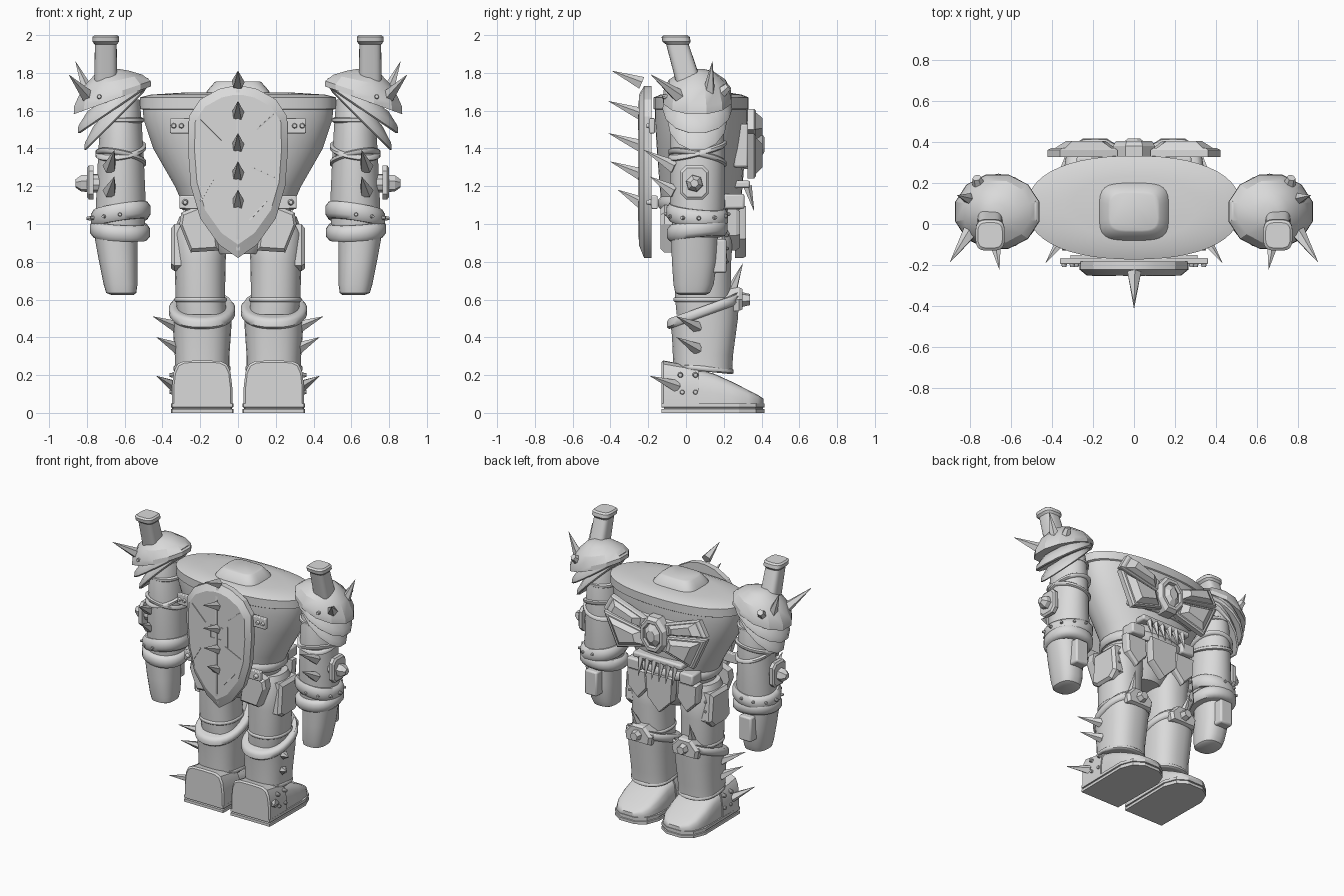
import bpy, bmesh, math
from mathutils import Vector

MAT = bpy.data.materials.new("plain_grey")
MAT.diffuse_color = (0.7, 0.7, 0.7, 1)


def skin(name, rings, mirror=False, angle=35):
    """Skin a list of equal-length point rings and cap both ends."""
    n = len(rings[0])
    verts = [tuple(p) for r in rings for p in r]
    faces = [tuple(range(n)), tuple(range(len(verts) - n, len(verts)))]
    for k in range(len(rings) - 1):
        for i in range(n):
            a, b = k * n + i, k * n + (i + 1) % n
            faces.append((a, b, b + n, a + n))
    me = bpy.data.meshes.new(name)
    me.from_pydata(verts, [], faces)
    bm = bmesh.new()
    bm.from_mesh(me)
    bmesh.ops.recalc_face_normals(bm, faces=bm.faces)
    bm.to_mesh(me)
    bm.free()
    me.shade_smooth()
    me.set_sharp_from_angle(angle=math.radians(angle))
    me.materials.append(MAT)
    ob = bpy.data.objects.new(name, me)
    bpy.context.collection.objects.link(ob)
    if mirror:
        ob.modifiers.new("mirror", 'MIRROR').use_mirror_merge = False
    return ob


def ring(x, y, z, rx, ry, e=2.0, tx=0, ty=0, n=28):
    """Rounded ring around z; tx, ty tilt it."""
    out = []
    for i in range(n):
        a = 2 * math.pi * (i + 0.5) / n
        c, s = math.cos(a), math.sin(a)
        dx = rx * math.copysign(abs(c) ** (2 / e), c)
        dy = ry * math.copysign(abs(s) ** (2 / e), s)
        out.append((x + dx, y + dy, z + tx * dx + ty * dy))
    return out


def loft(name, secs, mirror=False, angle=35, **kw):
    return skin(name, [ring(*s, **kw) for s in secs], mirror, angle)


def band(name, x, y, z, rx, ry, h, t=0.02, tx=0, ty=0, e=2.2, mirror=True):
    """Rounded strap around a limb."""
    prof = [(-h, -t), (-h, 0), (-h * .5, t * .7), (h * .5, t * .7), (h, 0), (h, -t)]
    return skin(name, [ring(x, y, z + dz, rx + d, ry + d, e, tx, ty) for dz, d in prof], mirror, 50)


def tube(name, a, b, r0, r1, n=6, mirror=True):
    """Cone, bolt or stud from a to b."""
    a, b = Vector(a), Vector(b)
    d = (b - a).normalized()
    u = d.orthogonal().normalized()
    v = d.cross(u)
    cs = [(math.cos(2 * math.pi * i / n), math.sin(2 * math.pi * i / n)) for i in range(n)]
    return skin(name, [[p + r * (c * u + s * v) for c, s in cs] for p, r in ((a, r0), (b, r1))], mirror)


def spike(name, a, b, r=0.032, mirror=True):
    return tube(name, a, b, r, 0.001, 5, mirror)


def plate(name, pts, levels, mirror=False, axis='y'):
    """Outline in a plane, stacked at (depth, scale) levels."""
    cx = sum(p[0] for p in pts) / len(pts)
    cz = sum(p[1] for p in pts) / len(pts)
    put = {'y': lambda u, v, d: (u, d, v), 'x': lambda u, v, d: (d, u, v),
           'z': lambda u, v, d: (u, v, d)}[axis]
    return skin(name, [[put(cx + (u - cx) * s, cz + (v - cz) * s, d) for u, v in pts]
                       for d, s in levels], mirror, 20)


def box(name, x0, x1, y0, y1, z0, z1, mirror=True, bev=0.012):
    ob = plate(name, [(x0, y0), (x1, y0), (x1, y1), (x0, y1)], [(z0, 1), (z1, 1)], mirror, 'z')
    m = ob.modifiers.new("bevel", 'BEVEL')
    m.width, m.segments = bev, 2
    return ob


# --- torso, lid and neck hatch ---
loft("torso", [(0, .07, .84, .13, .13), (0, .07, .95, .24, .19), (0, .08, 1.1, .29, .21),
               (0, .08, 1.2, .335, .22, 2.1), (0, .08, 1.4, .45, .235, 2.2), (0, .08, 1.55, .5, .245, 2.3),
               (0, .08, 1.605, .505, .245, 2.3), (0, .08, 1.61, .52, .252, 2.3), (0, .08, 1.67, .52, .252, 2.3),
               (0, .08, 1.685, .46, .215, 2.3), (0, .08, 1.695, .30, .15, 2.3)], n=48)
loft("neck_hatch", [(0, .06, 1.68, .175, .145, 4), (0, .06, 1.705, .165, .135, 4),
                    (0, .06, 1.75, .125, .10, 4), (0, .06, 1.755, .115, .09, 4)])
band("belt", 0, .08, 1.11, .295, .215, .035, mirror=False)

# --- spiked shield ---
outline = [(0, .82), (.1, .89), (.2, 1.03), (.25, 1.2), (.265, 1.4), (.26, 1.57), (.2, 1.66), (.1, 1.715), (.03, 1.73)]
outline = outline + [(-x, z) for x, z in reversed(outline) if x > 0]
plate("shield", outline, [(-.182, 1), (-.222, 1), (-.25, .87)])
plate("shield_ridge", [(-.01, .86), (.01, .86), (.01, 1.71), (-.01, 1.71)], [(-.24, 1), (-.255, .8)])
for z, tip in ((1.745, (-.39, 1.81)), (1.58, (-.41, 1.65)), (1.41, (-.41, 1.48)),
               (1.26, (-.40, 1.33)), (1.11, (-.36, 1.18))):
    spike("shield_spike", (0, -.235, z), (0, tip[0], tip[1]), .036, False)
for x0, z0, x1, z1 in ((-.2, 1.55, -.09, 1.44), (.1, 1.5, .19, 1.58), (.07, 1.3, .2, 1.24),
                       (-.2, 1.12, -.13, 1.24), (.06, 1.02, .15, 1.12), (.09, 1.45, .09, 1.3),
                       (-.05, 1.43, .05, 1.43), (-.05, 1.34, .05, 1.34),
                       (-.05, 1.34, -.05, 1.43), (.05, 1.34, .05, 1.43)):
    tube("shield_scratch", (x0, -.25, z0), (x1, -.25, z1), .005, .005, 4, False)
box("shield_bar", -.36, .36, -.195, -.165, 1.48, 1.56, False, .006)
box("belt_bar", -.31, .31, -.185, -.15, 1.08, 1.15, False, .006)
for x, z in ((.30, 1.52), (.34, 1.52), (.28, 1.115)):
    tube("bar_rivet", (x, -.18, z), (x, -.21, z), .018, .01, 10)

# --- winged crest with faceted gem ---
lv = [(.325, 1), (.36, 1), (.37, .9), (.37, .8), (.405, .5)]
plate("crest_upper_wing", [(.08, 1.51), (.36, 1.61), (.42, 1.50), (.09, 1.43)], lv, True)
plate("crest_lower_wing", [(.09, 1.42), (.42, 1.48), (.31, 1.24), (.06, 1.31)], lv, True)
box("crest_backing", -.28, .28, .25, .33, 1.3, 1.53, False)
gem = [(.11 * math.cos(a), 1.42 + .14 * math.sin(a)) for a in [math.pi * (i + .5) / 4 for i in range(8)]]
plate("gem_frame", gem, [(.3, 1), (.38, 1), (.405, .85), (.405, .68), (.375, .62)])
plate("gem", gem, [(.36, .6), (.39, .6), (.415, .3)])
box("crest_shelf", -.2, .2, .22, .34, 1.19, 1.23, False)
for x in (.03, .085, .14):
    spike("crest_tooth", (x, .325, 1.2), (x, .36, 1.07), .024)

# --- hip plates and hanging flaps ---
box("belt_block", .16, .27, .2, .31, 1.08, 1.16)
flap = [(.3, 1), (.318, .95)]
plate("centre_flap", [(0, .82), (.1, .92), (.11, 1.1), (-.11, 1.1), (-.1, .92)], [(.26, 1)] + flap)
plate("side_flap", [(.2, .86), (.28, .94), (.29, 1.08), (.13, 1.08), (.12, .95)],
      [(.22, 1), (.265, 1), (.285, .88)], True)
plate("front_skirt", [(.1, .86), (.25, .85), (.31, 1.0), (.3, 1.06), (.2, 1.1), (.12, 1.0)],
      [(-.06, 1), (-.115, 1), (-.135, .85)], True)
plate("hip_pad", [(-.02, .78), (.03, .75), (.17, .75), (.22, .8), (.2, 1.0), (0, 1.0)],
      [(.28, 1), (.335, 1), (.355, .85)], True, 'x')

# --- legs ---
loft("thigh", [(.19, .09, .52, .13, .14, 2.3), (.2, .09, .62, .132, .15, 2.3), (.2, .09, .8, .135, .15, 2.3),
               (.2, .09, .95, .145, .16, 2.3), (.2, .09, 1.04, .11, .12, 2.3)], True)
band("thigh_strap", .198, .09, .6, .134, .152, .012, t=.008)
loft("shin", [(.19, .09, .22, .145, .155, 2.5), (.19, .09, .3, .145, .16, 2.5, 0, .05),
              (.19, .1, .45, .155, .175, 2.5, 0, .25), (.19, .1, .565, .16, .185, 2.5, 0, .42)], True)
band("shin_rim", .19, .1, .54, .163, .19, .028, tx=0, ty=.36, t=.018)
plate("knee_plate", [(.09, .54), (.29, .54), (.3, .6), (.24, .665), (.14, .665), (.08, .6)],
      [(.2, 1), (.28, 1), (.3, .85)], True)
tube("knee_bolt", (.19, .29, .6), (.19, .34, .6), .042, .03, 6)
spike("knee_spike", (.22, .24, .64), (.24, .3, .79))
for z in (.8, .87, .94):
    tube("thigh_rivet", (.3, .2, z), (.315, .225, z), .012, .006, 8)
spike("shin_spike_upper", (.325, .06, .455), (.45, -.05, .51), .035)
spike("shin_spike_lower", (.32, .06, .34), (.43, -.05, .40), .035)
spike("heel_spike", (.33, -.05, .14), (.43, -.19, .195), .035)

# --- boots ---
sole = [(.03, -.13), (.35, -.13), (.355, .28), (.32, .37), (.25, .415), (.13, .415), (.06, .37), (.025, .28)]
plate("sole", sole, [(0, 1), (.02, 1), (.022, .96), (.028, .96), (.03, 1), (.05, 1)], True, 'z')


def arch(y, w, h):
    return [(.19 + w * u, y, .04 + (h - .04) * v) for u, v in
            ((-1, 0), (-1, .4), (-.94, .75), (-.82, .93), (-.6, 1), (0, 1.01),
             (.6, 1), (.82, .93), (.94, .75), (1, .4), (1, 0))]


skin("heel", [arch(-.13, .15, .265), arch(-.12, .16, .275), arch(.07, .16, .24)], True, 30)
skin("toe", [arch(.05, .152, .235), arch(.15, .155, .205), arch(.24, .155, .165), arch(.33, .14, .12),
             arch(.38, .11, .095), arch(.41, .06, .075)], True, 50)
band("ankle_collar", .19, .09, .235, .143, .155, .015, ty=-.1, t=.012)
for y, z in ((-.03, .2), (.05, .2), (-.02, .11), (.05, .11)):
    tube("boot_rivet", (.335, y, z), (.362, y, z), .016, .01, 10)

# --- arms ---
loft("upper_arm", [(.625, .06, .95, .13, .13), (.62, .06, 1.1, .133, .145), (.62, .06, 1.35, .122, .145),
                   (.62, .06, 1.55, .11, .14), (.61, .06, 1.66, .09, .11)], True)
for z, tx, ty, r in ((1.39, -.15, .25, .125), (1.35, .2, -.2, .125), (1.55, 0, 0, .112)):
    band("arm_strap", .62, .06, z, r, r + .02, .015, tx=tx, ty=ty, t=.014)
loft("forearm", [(.612, .035, .625, .06, .07, 2.6), (.618, .035, .635, .08, .092, 2.6),
                 (.622, .04, .68, .09, .107, 2.5), (.634, .045, .8, .102, .12, 2.4),
                 (.645, .045, .93, .115, .125, 2.2)], True)
band("wrist_cuff_lower", .625, .06, .965, .142, .145, .042, tx=.06, ty=.1, t=.024)
band("wrist_cuff_upper", .622, .06, 1.05, .143, .148, .045, tx=-.15, ty=-.1, t=.022)
box("forearm_block", .58, .68, .13, .215, .74, .92)
plate("elbow_mount", [(-.03, 1.16), (0, 1.13), (.09, 1.13), (.12, 1.16), (.12, 1.28), (.09, 1.31),
                      (0, 1.31), (-.03, 1.28)], [(.765, 1), (.79, 1), (.8, .85)], True, 'x')
tube("elbow_stem", (.7, .045, 1.215), (.78, .045, 1.215), .05, .05, 10)
tube("elbow_bolt", (.79, .045, 1.215), (.83, .045, 1.215), .047, .045, 6)
tube("elbow_bolt_tip", (.83, .045, 1.215), (.86, .045, 1.215), .045, .022, 6)
spike("arm_spike_upper", (.68, -.06, 1.30), (.655, -.22, 1.39), .038)
spike("arm_spike_lower", (.68, -.06, 1.17), (.655, -.19, 1.25), .038)
for i in range(7):
    a = -1.6 + i * .55
    c, s = math.cos(a), math.sin(a)
    z = 1.05 - .02 * c
    tube("cuff_rivet", (.63 + .14 * c, .06 + .145 * s, z), (.63 + .172 * c, .06 + .175 * s, z), .014, .008, 8)

# --- layered shoulder armour, lowest layer first ---
for x, z, r, t in ((.65, 1.545, .165, -1.0), (.66, 1.60, .19, -.68)):
    loft("shoulder_layer", [(x, .06, z + .09, r - .05, r - .045, 2, t), (x, .06, z + .045, r, r - .012, 2, t),
                            (x, .06, z + .01, r + .003, r - .005, 2, t), (x, .06, z, r - .01, r - .015, 2, t),
                            (x, .06, z, r - .03, r - .035, 2, t)], True, 28, n=14)
loft("shoulder_dome", [(.665, .06, 1.655, .17, .15, 2, -.36), (.665, .06, 1.655, .212, .187, 2, -.36),
                       (.665, .06, 1.69, .21, .185, 2, -.33), (.665, .06, 1.755, .165, .155, 2, -.22),
                       (.665, .06, 1.805, .09, .09, 2, -.08), (.665, .06, 1.82, .04, .04, 2, 0)],
     True, 25, n=12)
spike("shoulder_spike_outer", (.79, -.03, 1.67), (.895, -.185, 1.79), .04)
spike("shoulder_spike_rear", (.79, .12, 1.69), (.86, .14, 1.86), .036)
tube("shoulder_stud", (.75, .18, 1.69), (.765, .225, 1.73), .035, .022, 6)
tube("dome_rivet", (.73, -.08, 1.67), (.735, -.125, 1.675), .018, .01, 8)

# --- leaning exhaust pipes ---
loft("exhaust_pipe", [(.7, .03, 1.7, .062, .07, 3.5), (.7, -.045, 1.95, .058, .06, 3.5),
                      (.7, -.05, 1.965, .071, .075, 3.5), (.7, -.055, 1.99, .071, .075, 3.5),
                      (.7, -.055, 2.0, .06, .062, 3.5)], True, n=24)
